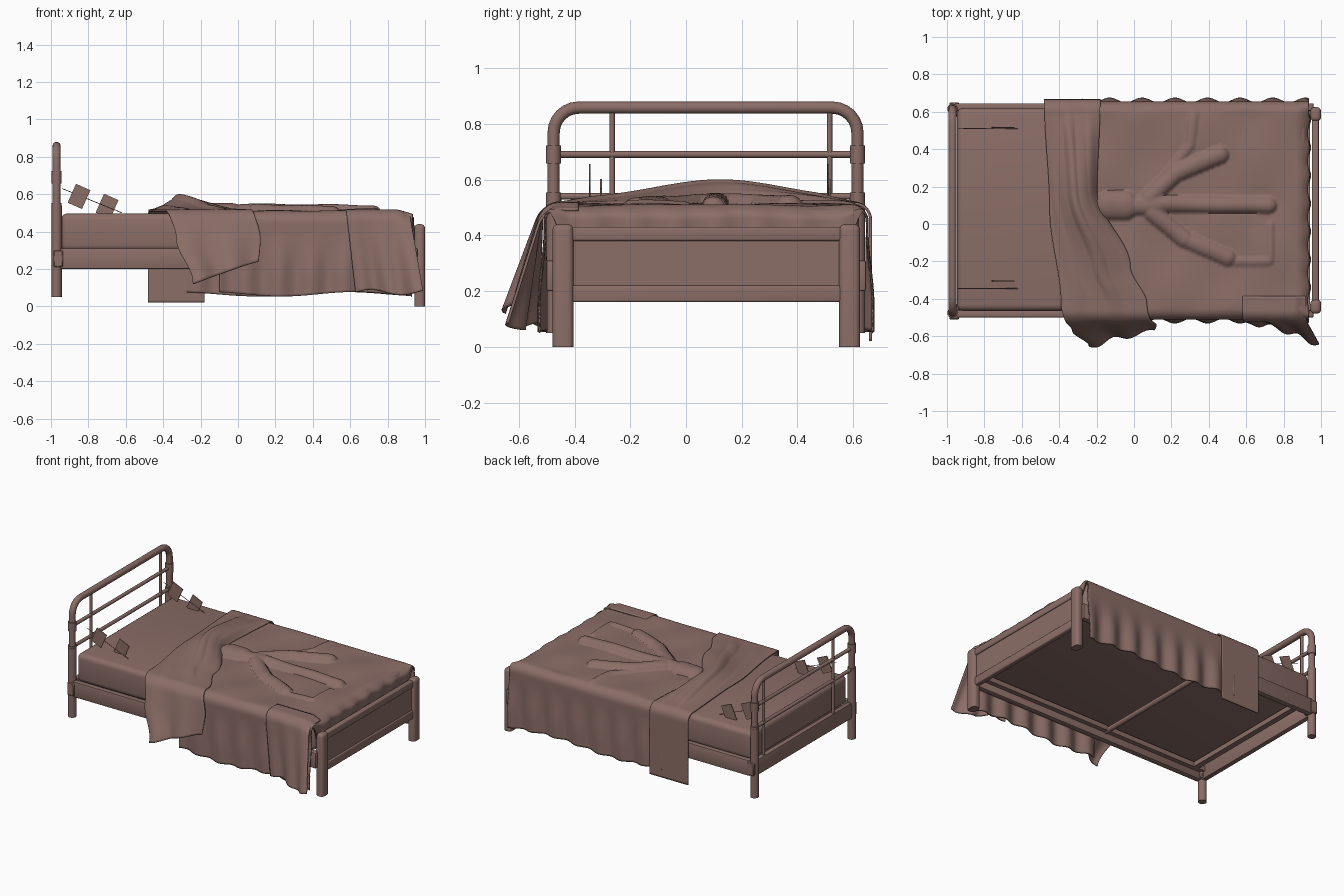
import bpy, bmesh, math
from mathutils import Vector

if "Cube" in bpy.data.objects:
    bpy.data.objects.remove(bpy.data.objects["Cube"])

mat = bpy.data.materials.new("dusty_brown")
mat.use_nodes = True
COLOUR = (0.26, 0.155, 0.135, 1)
mat.diffuse_color = COLOUR
mat.node_tree.nodes["Principled BSDF"].inputs["Base Color"].default_value = COLOUR

YC = 0.072                      # middle of the bed across its width
YR, YL = -0.475, 0.615          # post lines on either side
XH = -0.97                      # headboard plane


def finish(bm, name, angle=40):
    bmesh.ops.recalc_face_normals(bm, faces=bm.faces)
    me = bpy.data.meshes.new(name)
    bm.to_mesh(me)
    bm.free()
    ob = bpy.data.objects.new(name, me)
    bpy.context.collection.objects.link(ob)
    me.materials.append(mat)
    bpy.ops.object.select_all(action='DESELECT')
    ob.select_set(True)
    bpy.context.view_layer.objects.active = ob
    bpy.ops.object.shade_smooth_by_angle(angle=math.radians(angle))
    return ob


def box(name, x, y, z, bevel=0.0, seg=3, rot=0.0):
    """Box from (min, max) ranges, with optional bevel and turn about y."""
    bm = bmesh.new()
    bmesh.ops.create_cube(bm, size=1)
    for v in bm.verts:
        v.co = Vector([(r[1] - r[0]) * c for r, c in zip((x, y, z), v.co)])
    if bevel:
        bmesh.ops.bevel(bm, geom=bm.edges[:], offset=bevel, segments=seg,
                        profile=0.5, affect='EDGES')
    ob = finish(bm, name)
    ob.location = [(r[0] + r[1]) / 2 for r in (x, y, z)]
    ob.rotation_euler.y = rot
    return ob


def rod(name, a, b, r, sides=16):
    a, b = Vector(a), Vector(b)
    bm = bmesh.new()
    bmesh.ops.create_cone(bm, cap_ends=True, segments=sides, radius1=r,
                          radius2=r, depth=(b - a).length)
    ob = finish(bm, name)
    ob.rotation_mode = 'QUATERNION'
    ob.rotation_quaternion = (b - a).to_track_quat('Z', 'Y')
    ob.location = (a + b) / 2
    return ob


def cloth(name, nu, nv, func, thick=0.01):
    """Grid sheet shaped by func(u, v), u and v from 0 to 1."""
    bm = bmesh.new()
    rows = [[bm.verts.new(func(i / nu, j / nv)) for j in range(nv + 1)]
            for i in range(nu + 1)]
    for i in range(nu):
        for j in range(nv):
            bm.faces.new((rows[i][j], rows[i + 1][j], rows[i + 1][j + 1], rows[i][j + 1]))
    ob = finish(bm, name, 60)
    mod = ob.modifiers.new("thickness", 'SOLIDIFY')
    mod.thickness = thick
    mod.offset = 0
    return ob


def lerp(a, b, t):
    return a + (b - a) * t


def smooth(a, b, t):
    t = min(1, max(0, (t - a) / (b - a)))
    return t * t * (3 - 2 * t)


def keyed(keys, t):
    """Value along a list of (position, value) pairs."""
    for (a, p), (b, q) in zip(keys, keys[1:]):
        if t <= b:
            return lerp(p, q, smooth(a, b, t))
    return keys[-1][1]


R = 0.055


def drape(d, w, top):
    """Section of a sheet over the mattress: y offset and z at distance d."""
    flat, s, d = w - R, math.copysign(1, d), abs(d)
    if d < flat:
        return s * d, top
    a = (d - flat) / R
    if a < math.pi / 2:
        return s * (flat + R * math.sin(a)), top - R + R * math.cos(a)
    return s * w, top - R - (d - flat - R * math.pi / 2)


def reach(w, top, bottom):
    return w - R + R * math.pi / 2 + top - R - bottom


# Headboard: bent tube, rails and slim uprights
path, c = [(YR, 0.3)], 0.09
for cy, start in ((YR + c, math.pi), (YL - c, math.pi / 2)):
    for k in range(7):
        a = start - k * math.pi / 12
        path.append((cy + c * math.cos(a), 0.858 - c + c * math.sin(a)))
path.append((YL, 0.3))
cu = bpy.data.curves.new("headboard_hoop", 'CURVE')
cu.dimensions, cu.bevel_depth, cu.bevel_resolution = '3D', 0.022, 4
sp = cu.splines.new('POLY')
sp.points.add(len(path) - 1)
for p, (y, z) in zip(sp.points, path):
    p.co = (XH, y, z, 1)
cu.materials.append(mat)
hoop = bpy.data.objects.new("headboard_hoop", cu)
bpy.context.collection.objects.link(hoop)
for z in (0.69, 0.54):
    rod("headboard_rail", (XH, YR, z), (XH, YL, z), 0.012)
for y in (-0.265, 0.515):
    rod("headboard_upright", (XH, y, 0.3), (XH, y, 0.86), 0.01)

# Legs, collars and rail brackets
for y in (YR, YL):
    rod("head_leg", (XH, y, 0.05), (XH, y, 0.54), 0.028)
    for z, h in ((0.545, 0.008), (0.665, 0.008), (0.69, 0.022), (0.715, 0.008)):
        rod("post_collar", (XH, y, z - h), (XH, y, z + h), 0.027)
    box("rail_bracket", (-0.987, -0.935), (y - 0.035, y + 0.035), (0.21, 0.3), 0.005, 1)
for y in (-0.441, 0.587):
    box("foot_leg", (0.943, 1.0), (y - 0.038, y + 0.038), (0, 0.2))
    bm = bmesh.new()
    bmesh.ops.create_cube(bm, size=1)
    for v in bm.verts:
        v.co = Vector((0.9715 + v.co.x * 0.057, y + v.co.y * 0.076, 0.22 + v.co.z * 0.44))
    bmesh.ops.bevel(bm, geom=[e for e in bm.edges if max(v.co.z for v in e.verts) > 0.4],
                    offset=0.022, segments=4, profile=0.5, affect='EDGES')
    bpy.data.objects.remove(bpy.context.object)
    finish(bm, "foot_leg")

# Footboard: recessed panel in a frame
box("footboard_panel", (0.957, 0.978), (-0.42, 0.56), (0.18, 0.42))
box("footboard_top", (0.951, 0.988), (-0.42, 0.56), (0.38, 0.43), 0.008)
box("footboard_bottom", (0.951, 0.988), (-0.42, 0.56), (0.16, 0.22), 0.008)

# Bed frame
for y, s in ((-0.48, 1), (0.625, -1)):
    box("side_rail", (-0.95, 0.96), (y - 0.02, y + 0.02), (0.2, 0.31), 0.006, 2)
    box("side_ledge", (-0.95, 0.95), (y + s * 0.035 - 0.018, y + s * 0.035 + 0.018), (0.25, 0.285))
box("head_beam", (-0.985, -0.95), (YR, YL), (0.2, 0.31), 0.005, 2)
for x in (-0.88, 0.92):
    box("end_ledge", (x - 0.02, x + 0.02), (YR, YL), (0.25, 0.285))
rod("cross_bar", (-0.15, YR, 0.26), (-0.15, YL, 0.26), 0.018)

# Mattress
box("mattress", (-0.947, 0.925), (-0.465, 0.62), (0.295, 0.497), 0.035, 4)

# Straps with flat tabs beside the pillow area
for y in (-0.345, 0.51):
    rod("strap_cord", (-0.94, y, 0.63), (-0.62, y, 0.5), 0.002, 6)
    for x, z, dy in ((-0.85, 0.588, 0), (-0.7, 0.535, 0.04 if y < 0 else 0.005)):
        box("strap_tab", (x - 0.042, x + 0.042), (y + dy - 0.003, y + dy + 0.003),
            (z - 0.055, z + 0.055), rot=0.42)

# Blanket with a raised sprawling shape pressed into it: x, y to x, y, radius, height
RIDGES = [(-0.13, 0.1, -0.05, 0.1, 0.075, 0.045), (0, 0.1, 0.13, 0.1, 0.05, 0.035),
          (0.08, 0.14, 0.22, 0.27, 0.045, 0.035), (0.22, 0.27, 0.46, 0.37, 0.045, 0.035),
          (0.1, 0.11, 0.72, 0.1, 0.042, 0.035), (0.1, 0.06, 0.27, -0.08, 0.045, 0.035),
          (0.27, -0.08, 0.5, -0.18, 0.042, 0.03), (0.52, -0.2, 0.72, -0.2, 0.02, 0.012),
          (0.73, -0.2, 0.73, 0.0, 0.015, 0.012), (0.18, 0.27, 0.3, 0.42, 0.025, 0.012),
          (0.3, 0.42, 0.32, 0.6, 0.025, 0.012)]


def ridge_height(x, y):
    best, p = 0, Vector((x, y))
    for ax, ay, bx, by, r, h in RIDGES:
        a, ab = Vector((ax, ay)), Vector((bx - ax, by - ay))
        t = min(1, max(0, (p - a).dot(ab) / ab.length_squared))
        q = 1 - ((p - a - ab * t).length / r) ** 2
        if q > 0:
            best = max(best, h * math.sqrt(q))
    return best


def blanket(u, v):
    w, top = 0.578, 0.505
    low = 0.065 + 0.012 * math.sin(u * 9 + 2)
    m = reach(w, top, low)
    d = lerp(-m, m, v)
    y, z = drape(d, w, top)
    hang = smooth(0.42, 0.15, z)
    on_top = 1 - smooth(w - 0.09, w, abs(d))
    x = lerp(lerp(-0.28, -0.1, smooth(-0.4, -0.6, d)), 0.93, min(1, u / 0.93))
    y += math.copysign(1, y) * hang * (0.008 + 0.013 * math.sin(x * 36))
    z += on_top * (ridge_height(x, y + YC) + 0.006 * math.sin(x * 11 + 2 * y) * math.cos(y * 12 - x * 5))
    e = max(0, u - 0.88) / 0.12                       # foot end tucks down
    z -= on_top * (0.035 * min(1, e / 0.42) ** 2 + 0.2 * max(0, e - 0.42))
    x += on_top * e * 0.012 * math.sin(y * 42)
    return x, y + YC, z


cloth("blanket", 130, 150, blanket)

# Folded throw lying across the bed
LEFT = [(-0.95, -0.24), (-0.72, -0.33), (-0.5, -0.39), (0, -0.45), (0.6, -0.48), (1.1, -0.48)]
RIGHT = [(-0.95, 0.1), (-0.72, 0.12), (-0.5, 0.07), (-0.3, -0.02), (0.1, -0.2), (0.6, -0.18), (1.1, -0.18)]


def throw(u, v):
    w, top = 0.59, 0.513
    d = lerp(-reach(w, top, lerp(0.12, 0.24, u)), reach(w, top, 0.02), v)
    y, z = drape(d, w, top)
    x = lerp(keyed(LEFT, d), keyed(RIGHT, d), u)
    on_top = 1 - smooth(w - 0.2, w, abs(d))
    if d < 0:
        down = max(0, 0.5 - z) / 0.4
        y -= down * lerp(0.14, 0.08, u) + 0.018 * down * math.sin(u * 12)
    bump = 0.072 * math.exp(-((y - 0.06) / 0.33) ** 2) * math.sin(math.pi * u ** 1.4)
    fold = 0.014 * math.sin(u * 15 + d * 3) * math.sin(math.pi * u)
    return x, y + YC, z + on_top * (bump + max(0, fold))


cloth("throw", 50, 130, throw)


# Loose corner hanging over the foot end
def corner(u, v):
    w, top = 0.588, 0.512
    d = -lerp(w - 0.13, reach(w, top, 0.075 + 0.015 * math.sin(u * 7)), v)
    y, z = drape(d, w, top)
    down = max(0, 0.5 - z) / 0.42
    x = lerp(0.58 + 0.05 * down, 0.92 + 0.07 * down, u)
    y -= down * (0.015 + 0.115 * u ** 1.6 + 0.014 * math.sin(u * 16))
    return x, y + YC, z - 0.02 * smooth(0.8, 1, u) * (1 - down)


cloth("hanging_corner", 50, 50, corner)
